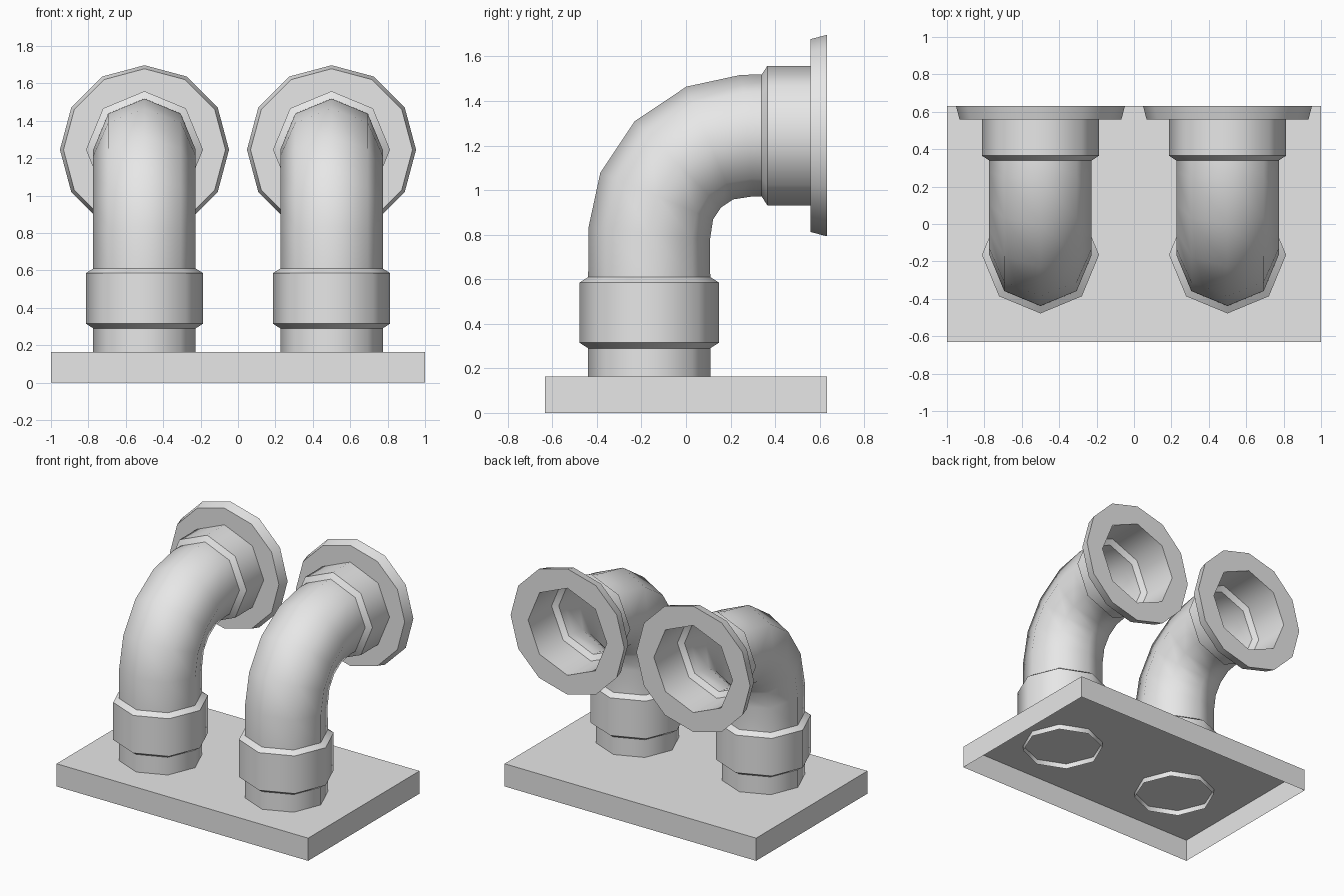
import bpy
import bmesh
from math import sin, cos, radians, tau

cube = bpy.data.objects.get("Cube")
if cube:
    bpy.data.objects.remove(cube, do_unlink=True)

grey = bpy.data.materials.new("plain_grey")
grey.use_nodes = True
grey.diffuse_color = (0.8, 0.8, 0.8, 1)
grey.node_tree.nodes["Principled BSDF"].inputs["Base Color"].default_value = (0.8, 0.8, 0.8, 1)

PIPE_R, COLLAR_R = 0.274, 0.313
PIPE_Y, MOUTH_Z = -0.165, 1.245
BACK = 0.632
parts = []


def finish(bm, name):
    bmesh.ops.recalc_face_normals(bm, faces=bm.faces)
    mesh = bpy.data.meshes.new(name)
    bm.to_mesh(mesh)
    bm.free()
    mesh.materials.append(grey)
    obj = bpy.data.objects.new(name, mesh)
    bpy.context.collection.objects.link(obj)
    parts.append(obj)


def ring(bm, x, y, z, tilt, radius, sides):
    """Loop of vertices; tilt 0 lies flat, tilt 90 stands facing the back."""
    t = radians(tilt)
    verts = []
    for i in range(sides):
        a = tau * i / sides
        u, v = radius * cos(a), radius * sin(a)
        verts.append(bm.verts.new((x + u, y - v * cos(t), z + v * sin(t))))
    return verts


def skin(bm, lower, upper):
    n = len(lower)
    for i in range(n):
        j = (i + 1) % n
        bm.faces.new((lower[i], lower[j], upper[j], upper[i]))


def annulus(bm, outer, inner):
    edges = []
    for loop in (outer, inner):
        for i, v in enumerate(loop):
            pair = (v, loop[(i + 1) % len(loop)])
            edges.append(bm.edges.get(pair) or bm.edges.new(pair))
    bmesh.ops.triangle_fill(bm, edges=edges, use_beauty=True, normal=(0, 1, 0))


def build_pipe(name, x):
    # Upright stub with its collar
    rings = [(PIPE_Y, z, 0, r) for z, r in (
        (0.125, PIPE_R), (0.29, PIPE_R), (0.315, COLLAR_R),
        (0.585, COLLAR_R), (0.61, PIPE_R))]
    # Quarter bend
    bend_y, bend_z, bend_r = 0.275, 0.805, 0.44
    for angle, tilt in ((0, 6), (22.5, 22.5), (45, 45), (67.5, 67.5), (90, 84)):
        a = radians(angle)
        rings.append((bend_y - bend_r * cos(a), bend_z + bend_r * sin(a), tilt, PIPE_R))
    # Collar leading to the open mouth
    rings += [(y, MOUTH_Z, 90, r) for y, r in (
        (0.34, PIPE_R), (0.365, COLLAR_R), (BACK, COLLAR_R))]
    bm = bmesh.new()
    loops = [ring(bm, x, y, z, tilt, r, 8) for y, z, tilt, r in rings]
    for lower, upper in zip(loops, loops[1:]):
        skin(bm, lower, upper)
    finish(bm, name)


def build_flange(name, x):
    bm = bmesh.new()
    rims = []
    for y, r in ((0.56, 0.433), (BACK, 0.452)):
        outer = ring(bm, x, y, MOUTH_Z, 90, r, 12)
        inner = ring(bm, x, y, MOUTH_Z, 90, COLLAR_R, 8)
        annulus(bm, outer, inner)
        rims.append(outer)
    skin(bm, *rims)
    finish(bm, name)


# Base plate, a shallow tray open underneath
bm = bmesh.new()
bmesh.ops.create_cube(bm, size=1)
for v in bm.verts:
    v.co = (v.co.x * 2, v.co.y * 2 * BACK, (v.co.z + 0.5) * 0.163)
bottom = [f for f in bm.faces if f.calc_center_median().z < 0.01]
bmesh.ops.delete(bm, geom=bottom, context='FACES')
finish(bm, "base_plate")

# Twin vent pipes
for side, x in (("left", 0.5), ("right", -0.5)):
    build_pipe(side + "_pipe", x)
    build_flange(side + "_flange", x)

# Smooth round walls, sharp steps
bpy.ops.object.select_all(action='DESELECT')
for obj in parts:
    obj.select_set(True)
bpy.context.view_layer.objects.active = parts[0]
bpy.ops.object.shade_smooth_by_angle(angle=radians(50))
